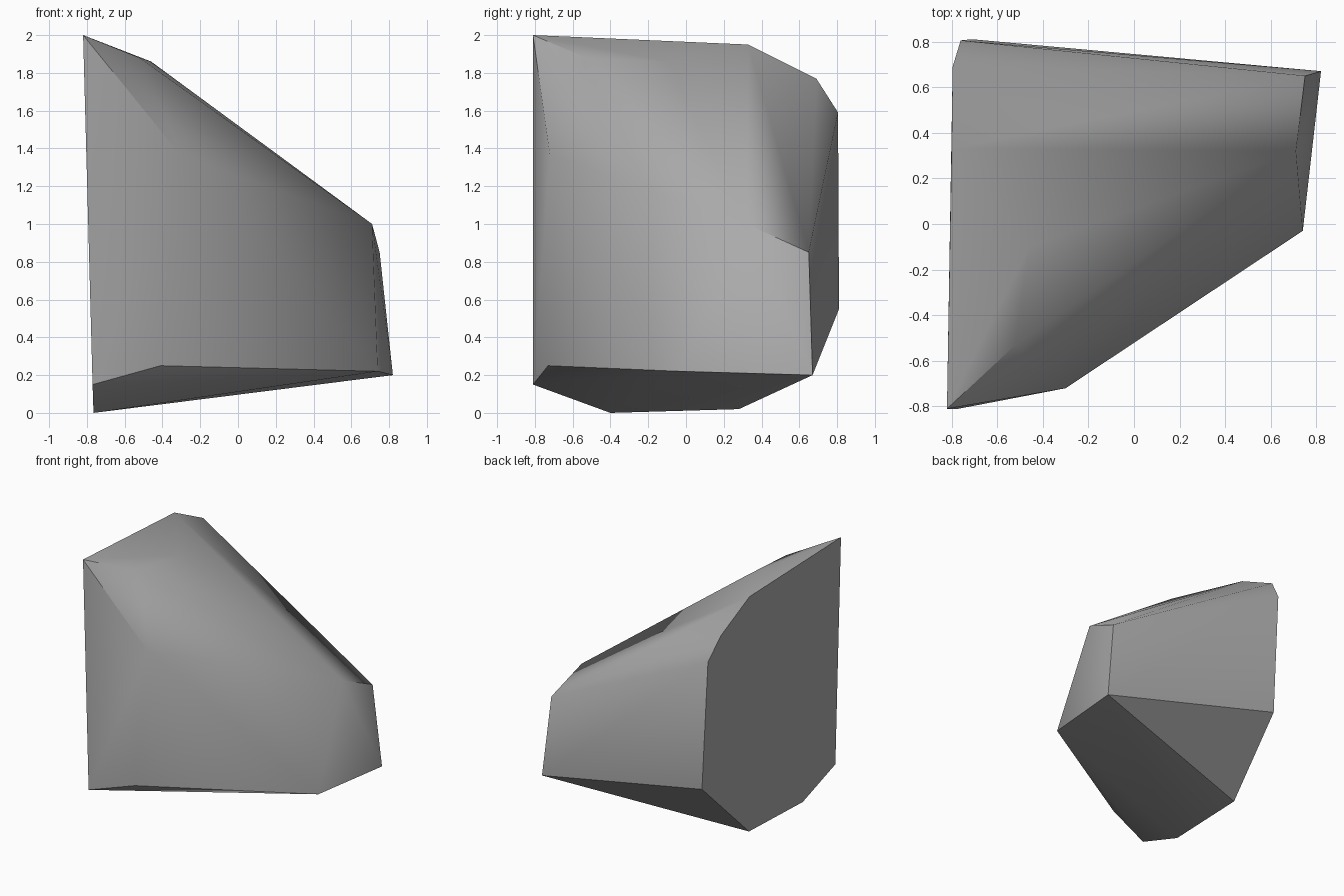
import bpy, bmesh, math

cube = bpy.data.objects.get("Cube")
if cube:
    bpy.data.objects.remove(cube, do_unlink=True)

# Rock colour
stone = bpy.data.materials.new("stone_grey")
stone.use_nodes = True
grey = (0.4, 0.4, 0.4, 1)
stone.diffuse_color = grey
bsdf = stone.node_tree.nodes["Principled BSDF"]
bsdf.inputs["Base Color"].default_value = grey
bsdf.inputs["Roughness"].default_value = 0.9

# Broad cleaved face on the -x side
cleaved_face = [(-.82, -.81, 2), (-.8, .33, 1.95), (-.795, .69, 1.77), (-.76, .805, 1.59),
                (-.71, .81, .55), (-.76, .28, .02), (-.765, -.4, 0), (-.77, -.81, .15)]
# Small blunt end on the +x side
blunt_end = [(.74, -.03, .22), (.82, .67, .2), (.75, .65, .85), (.71, .32, 1)]
# Ridge corners on the front and top
ridges = [(-.52, -.53, 1.88), (-.46, -.1, 1.86), (-.3, -.72, 1.36), (-.41, -.73, .25)]

# Wrap the corners in a faceted skin
bm = bmesh.new()
for corner in cleaved_face + blunt_end + ridges:
    bm.verts.new(corner)
bmesh.ops.convex_hull(bm, input=bm.verts[:])
bmesh.ops.recalc_face_normals(bm, faces=bm.faces[:])

mesh = bpy.data.meshes.new("rock")
bm.to_mesh(mesh)
bm.free()
mesh.materials.append(stone)
rock = bpy.data.objects.new("rock", mesh)
bpy.context.collection.objects.link(rock)

# Soft shading over the worn ridges, crisp breaks elsewhere
bpy.ops.object.select_all(action='DESELECT')
rock.select_set(True)
bpy.context.view_layer.objects.active = rock
bpy.ops.object.shade_smooth_by_angle(angle=math.radians(40))
